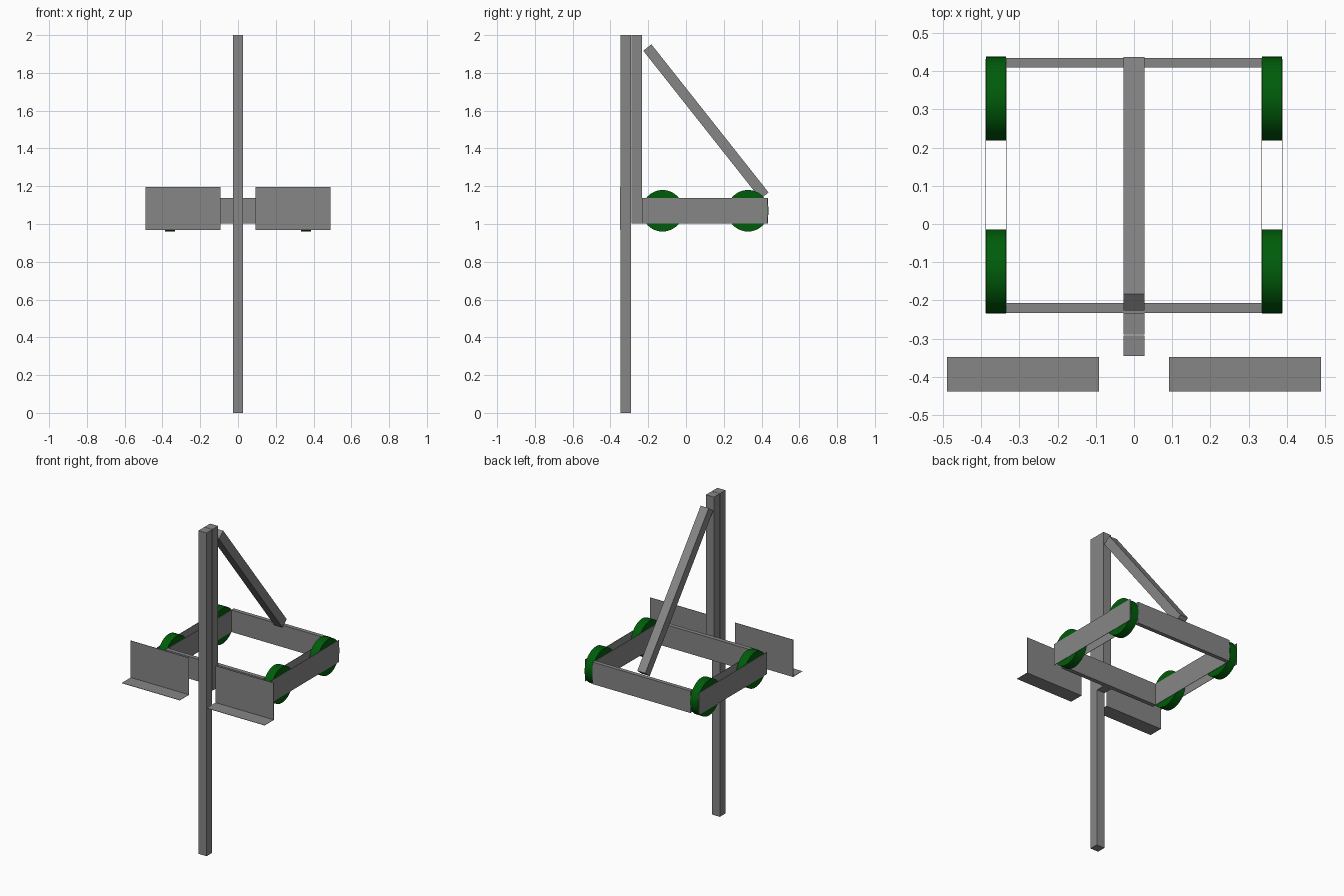
import bpy
from math import atan2, pi

if "Cube" in bpy.data.objects:
    bpy.data.objects.remove(bpy.data.objects["Cube"])


def material(name, color):
    mat = bpy.data.materials.new(name)
    mat.diffuse_color = (*color, 1)
    mat.use_nodes = True
    mat.node_tree.nodes["Principled BSDF"].inputs["Base Color"].default_value = mat.diffuse_color
    return mat


green = material("wheel_green", (0.0, 0.107, 0.003))
steel = material("steel_grey", (0.24, 0.24, 0.24))


def box(name, x, y, z, rot_x=0):
    """Steel box from (min, max) ranges."""
    bpy.ops.mesh.primitive_cube_add(
        size=1, location=[(r[0] + r[1]) / 2 for r in (x, y, z)], rotation=(rot_x, 0, 0))
    ob = bpy.context.object
    ob.name = name
    ob.scale = [r[1] - r[0] for r in (x, y, z)]
    ob.data.materials.append(steel)
    return ob


W = 0.0275  # half width of the square tubes
T = 0.001   # half thickness of sheet metal
BEAM_Z = (1.002, 1.138)

# Upright posts
box("mast", (-W, W), (-0.346, -0.2915), (0, 2))
box("upper_post", (-W, W), (-0.2895, -0.2335), (1.002, 2))

# Diagonal brace, one unit long
box("brace", (-W, W), (0.1055 - 0.5, 0.1055 + 0.5), (1.542 - W, 1.542 + W),
    atan2(-0.784, 0.62))

# Cross beams of the carriage frame
box("front_beam", (-0.335, 0.335), (-0.233, -0.207), BEAM_Z)
box("rear_beam", (-0.335, 0.335), (0.41, 0.435), BEAM_Z)

for s, side in ((-1, "left"), (1, "right")):
    # Thin side plates on both faces of the wheels
    for x, part in ((0.333, "inner"), (0.389, "outer")):
        box(f"{side}_{part}_plate", (s * x - T, s * x + T), (-0.233, 0.432), BEAM_Z)

    # Wheels
    for y, end in ((-0.124, "front"), (0.328, "rear")):
        bpy.ops.mesh.primitive_cylinder_add(vertices=48, radius=0.11, depth=0.053,
                                            location=(s * 0.361, y, 1.07),
                                            rotation=(0, pi / 2, 0))
        wheel = bpy.context.object
        wheel.name = f"{side}_{end}_wheel"
        wheel.data.materials.append(green)
        bpy.ops.object.shade_smooth_by_angle()

    # Foot plates: upright sheet and forward lip
    cx = s * 0.2905
    span = (cx - 0.1985, cx + 0.1985)
    box(f"{side}_foot_back", span, (-0.349 - T, -0.349 + T), (0.967, 1.197))
    box(f"{side}_foot_lip", span, (-0.438, -0.349 - T), (0.967, 0.967 + 2 * T))
